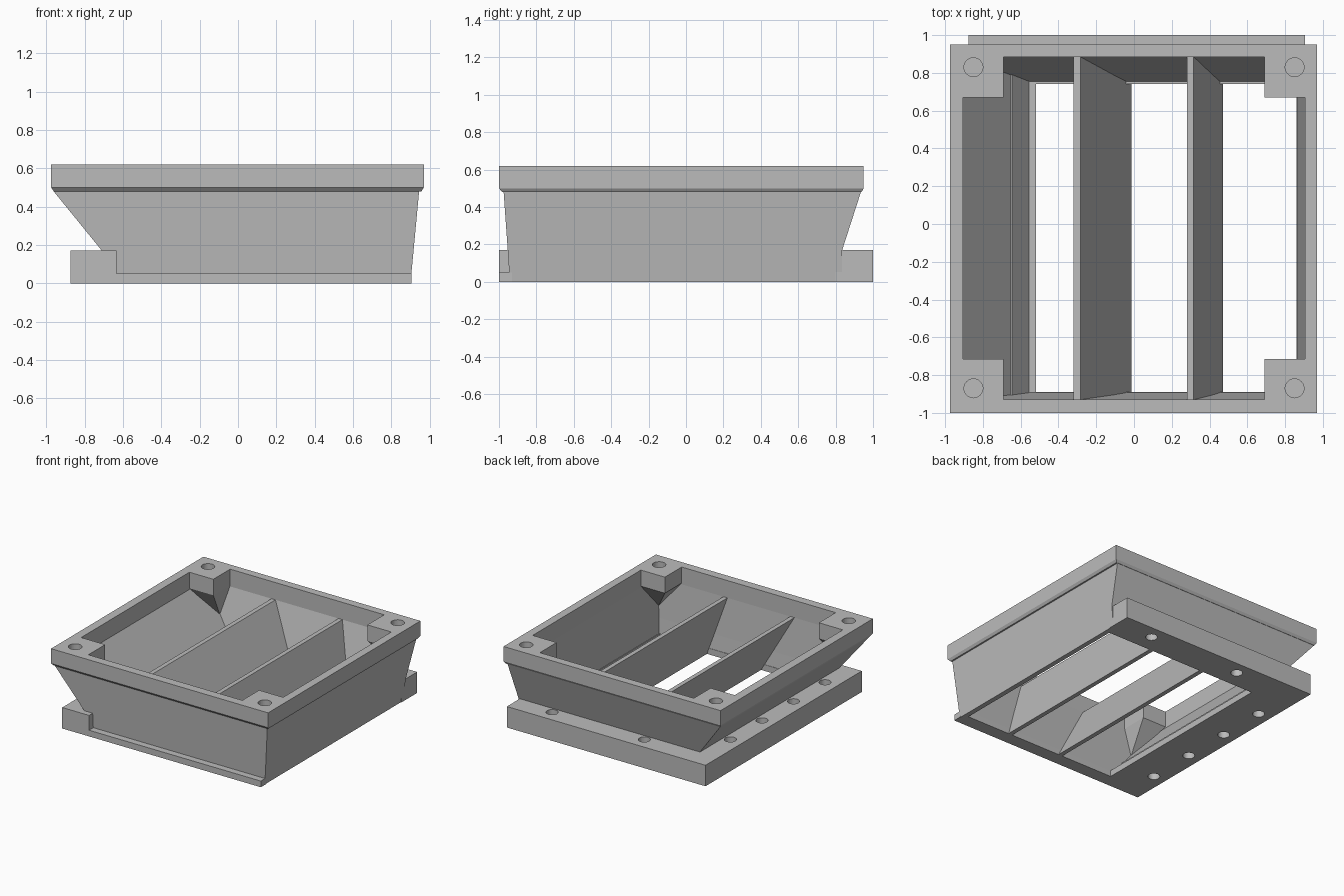
import bpy, bmesh, math

if "Cube" in bpy.data.objects:
    bpy.data.objects.remove(bpy.data.objects["Cube"])

grey = bpy.data.materials.new("plain grey")
grey.diffuse_color = (0.5, 0.5, 0.5, 1)
grey.use_nodes = True
grey.node_tree.nodes["Principled BSDF"].inputs["Base Color"].default_value = grey.diffuse_color


def finish(name, bm):
    bmesh.ops.recalc_face_normals(bm, faces=bm.faces)
    me = bpy.data.meshes.new(name)
    bm.to_mesh(me)
    bm.free()
    ob = bpy.data.objects.new(name, me)
    bpy.context.collection.objects.link(ob)
    me.materials.append(grey)
    return ob


def prism(name, outline, z0, z1):
    bm = bmesh.new()
    f = bm.faces.new([bm.verts.new((x, y, z0)) for x, y in outline])
    ext = bmesh.ops.extrude_face_region(bm, geom=[f])["geom"]
    for v in ext:
        if isinstance(v, bmesh.types.BMVert):
            v.co.z = z1
    return finish(name, bm)


def drill(ob, points, r, z0, z1):
    """Cut round holes between two heights."""
    for i, (x, y) in enumerate(points):
        ring = [(x + r * math.cos(a * math.tau / 32), y + r * math.sin(a * math.tau / 32))
                for a in range(32)]
        cutter = prism(f"{ob.name}_hole_cutter_{i}", ring, z0, z1)
        cutter.hide_render = True
        cutter.hide_set(True)
        m = ob.modifiers.new(f"hole_{i}", 'BOOLEAN')
        m.operation = 'DIFFERENCE'
        m.solver = 'EXACT'
        m.object = cutter


# Hollow funnel with thick rim: rectangles (z, x0, x1, y0, y1), outside up then inside down
rings = [
    (0.00, -0.66, 0.90, -0.942, 0.835),
    (0.17, -0.71, 0.916, -0.953, 0.835),
    (0.48, -0.962, 0.945, -0.975, 0.935),
    (0.48, -0.962, 0.957, -0.982, 0.938),
    (0.50, -0.975, 0.97, -1.0, 0.95),
    (0.62, -0.975, 0.97, -1.0, 0.95),
    (0.62, -0.905, 0.905, -0.93, 0.885),
    (0.48, -0.905, 0.905, -0.93, 0.885),
    (0.17, -0.655, 0.875, -0.905, 0.79),
    (0.17, -0.645, 0.875, -0.905, 0.79),
    (0.05, -0.555, 0.865, -0.893, 0.755),
    (0.05, -0.52, 0.86, -0.89, 0.74),
    (0.00, -0.52, 0.86, -0.89, 0.74),
]
bm = bmesh.new()
loops = [[bm.verts.new(p) for p in ((a, c, z), (b, c, z), (b, d, z), (a, d, z))]
         for z, a, b, c, d in rings]
for i, lo in enumerate(loops):
    hi = loops[(i + 1) % len(loops)]
    for k in range(4):
        n = (k + 1) % 4
        bm.faces.new((lo[k], lo[n], hi[n], hi[k]))
bmesh.ops.remove_doubles(bm, verts=bm.verts, dist=1e-5)
finish("funnel_body", bm)

# L-shaped mounting flange along the left and back, with bolt holes
flange = prism("mounting_flange",
               [(-0.875, -1), (-0.635, -1), (-0.635, -0.93), (-0.66, -0.93),
                (-0.66, 0.80), (0.905, 0.80), (0.905, 1), (-0.875, 1)], 0, 0.17)
bolts = [(-0.767, 0.527 - 0.404 * i) for i in range(4)] + [(0.577, 0.89), (-0.25, 0.89)]
drill(flange, bolts, 0.045, -0.05, 0.22)

# Thin lip along the front
prism("front_lip", [(-0.635, -1), (0.905, -1), (0.905, -0.93), (-0.635, -0.93)], 0, 0.05)

# Slanted vanes: thin sloping sheets that follow the front and back walls
for i, (top, bottom) in enumerate(((-0.32, -0.05), (0.28, 0.435))):
    bm = bmesh.new()
    rows = []
    for x, z, y0, y1 in ((bottom, 0, -0.90, 0.75), (top, 0.48, -0.935, 0.89)):
        rows.append([bm.verts.new(p) for p in
                     ((x, y0, z), (x + 0.036, y0, z), (x + 0.036, y1, z), (x, y1, z))])
    for k in range(4):
        n = (k + 1) % 4
        bm.faces.new((rows[0][k], rows[0][n], rows[1][n], rows[1][k]))
    bm.faces.new(rows[0])
    bm.faces.new(rows[1])
    finish(f"vane_{i + 1}", bm)

# Corner screw bosses: square block tapering to a point in the wall corner
for sx, ax in ((-1, -0.74), (1, 0.895)):
    for y_in, y_out, ay, hy, side in ((-0.715, -0.93, -0.925, -0.87, "front"),
                                      (0.67, 0.885, 0.83, 0.83, "back")):
        bm = bmesh.new()
        pts = [(sx * x, y, z) for x in (0.69, 0.905) for y in (y_in, y_out)
               for z in (0.49, 0.62)] + [(ax, ay, 0.25)]
        bmesh.ops.convex_hull(bm, input=[bm.verts.new(p) for p in pts])
        bmesh.ops.dissolve_limit(bm, angle_limit=0.01, verts=bm.verts, edges=bm.edges)
        boss = finish(f"{side}_{'left' if sx < 0 else 'right'}_screw_boss", bm)
        drill(boss, [(sx * 0.85, hy)], 0.05, 0.50, 0.70)
